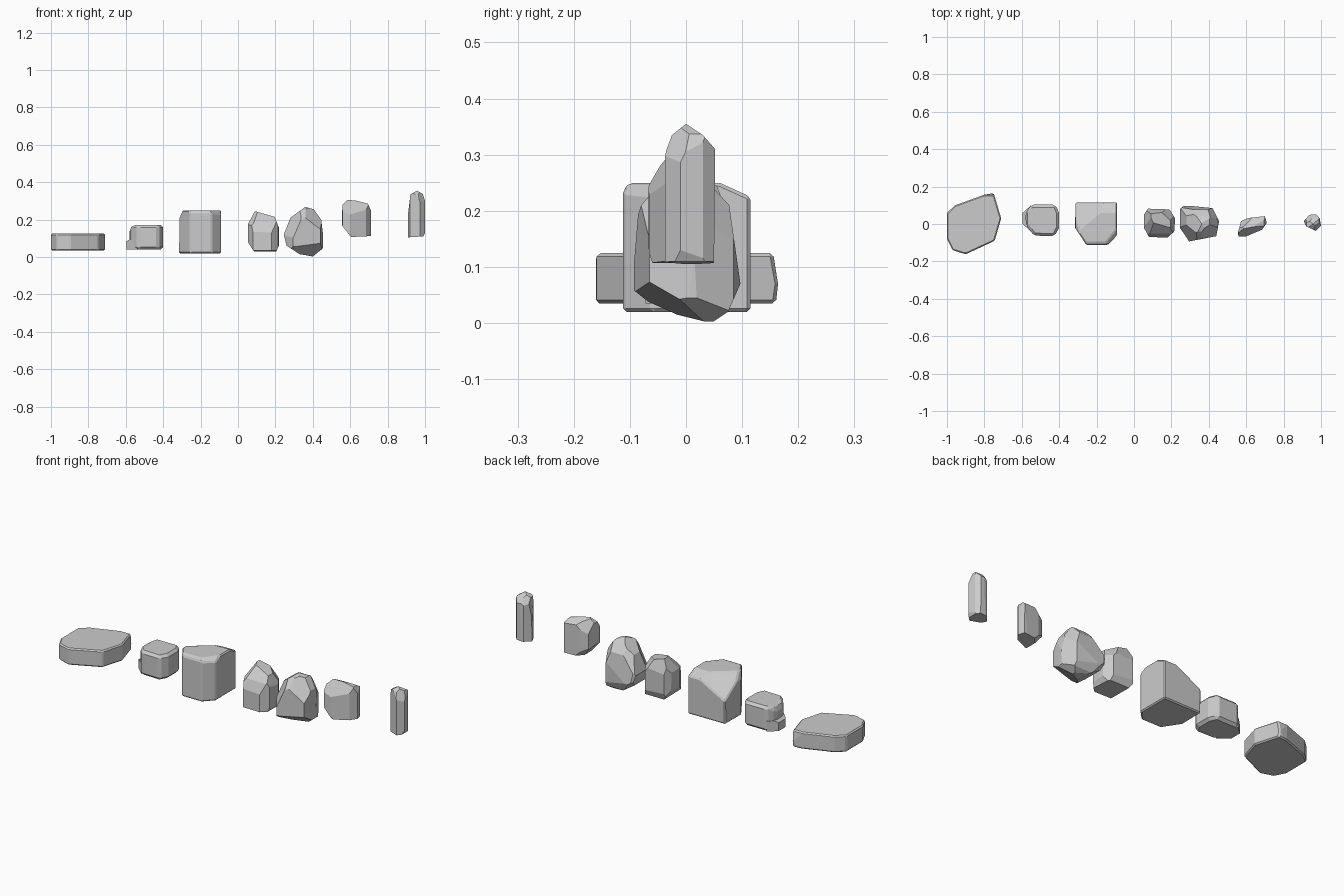
import bpy, bmesh
from mathutils import Vector


def rock(name, top, front, side, cuts=(), bevel=0.0):
    """Carve a block by its convex top (x,y), front (x,z) and side (y,z) outlines, then chip it."""
    bm = bmesh.new()
    xs, ys = [p[0] for p in top], [p[1] for p in top]
    zs = [p[1] for p in front]
    for x in (min(xs), max(xs)):
        for y in (min(ys), max(ys)):
            for z in (min(zs), max(zs)):
                bm.verts.new((x, y, z))
    bmesh.ops.convex_hull(bm, input=bm.verts)

    def chop(point, normal):
        geom = bm.verts[:] + bm.edges[:] + bm.faces[:]
        bmesh.ops.bisect_plane(bm, geom=geom, dist=1e-5, plane_co=point,
                               plane_no=normal, clear_outer=True)
        edges = [e for e in bm.edges if e.is_boundary]
        if edges:
            bmesh.ops.holes_fill(bm, edges=edges, sides=0)

    for outline, (a, b) in ((top, (0, 1)), (front, (0, 2)), (side, (1, 2))):
        mid = sum((Vector(p) for p in outline), Vector((0, 0))) / max(1, len(outline))
        for i, p in enumerate(outline):
            q = outline[(i + 1) % len(outline)]
            n2 = Vector((q[1] - p[1], p[0] - q[0])).normalized()
            if n2.dot(Vector(p) - mid) < 0:
                n2 = -n2
            co, no = Vector((0, 0, 0)), Vector((0, 0, 0))
            co[a], co[b], no[a], no[b] = p[0], p[1], n2[0], n2[1]
            chop(co, no)
    for point, normal in cuts:
        chop(Vector(point), Vector(normal).normalized())

    bmesh.ops.remove_doubles(bm, verts=bm.verts, dist=0.002)
    hull = bmesh.ops.convex_hull(bm, input=bm.verts)
    loose = [v for v in hull["geom_interior"] if isinstance(v, bmesh.types.BMVert) and v.is_valid]
    bmesh.ops.delete(bm, geom=loose, context='VERTS')
    bmesh.ops.dissolve_limit(bm, angle_limit=0.05, verts=bm.verts, edges=bm.edges)
    bmesh.ops.recalc_face_normals(bm, faces=bm.faces)
    mesh = bpy.data.meshes.new(name)
    bm.to_mesh(mesh)
    bm.free()
    ob = bpy.data.objects.new(name, mesh)
    bpy.context.collection.objects.link(ob)
    if bevel:
        mod = ob.modifiers.new("worn_edges", 'BEVEL')
        mod.width = bevel
        mod.segments = 1
        mod.limit_method = 'ANGLE'
        mod.angle_limit = 0.6
    return ob


def box(a0, a1, b0, b1):
    return [(a0, b0), (a1, b0), (a1, b1), (a0, b1)]


# wide flat slab
rock("flat_slab",
     [(-1, .06), (-.957, .10), (-.80, .157), (-.75, .165), (-.71, .03),
      (-.745, -.09), (-.90, -.162), (-.97, -.14), (-1, -.08)],
     box(-1, -.71, .035, .125),
     [(-.163, .035), (.16, .035), (.165, .07), (.155, .125), (-.158, .125), (-.165, .09)],
     bevel=.012)

# small cube-like stone with a low ledge on its left
rock("small_block",
     [(-.58, .06), (-.55, .103), (-.42, .103), (-.40, .06), (-.40, -.02),
      (-.425, -.065), (-.535, -.062), (-.578, -.005)],
     [(-.58, .04), (-.40, .04), (-.40, .172), (-.56, .172), (-.58, .15)],
     box(-.065, .105, .04, .172), bevel=.014)
rock("small_block_ledge",
     [(-.595, .06), (-.55, .10), (-.54, -.05), (-.595, .0)],
     [(-.595, .04), (-.54, .04), (-.54, .095), (-.58, .095), (-.595, .085)],
     box(-.05, .10, .04, .095))

# large boulder, its top falling away to the back left
rock("large_boulder",
     [(-.313, .115), (-.09, .115), (-.09, -.06), (-.14, -.112), (-.255, -.112), (-.315, -.02)],
     [(-.315, .02), (-.09, .02), (-.09, .25), (-.295, .25), (-.312, .21)],
     [(-.115, .02), (.115, .02), (.115, .225), (.06, .25), (-.10, .25), (-.115, .235)],
     cuts=[((-.21, .04, .25), (-.4, .5, .75)),
           ((-.12, -.06, .25), (.55, -.45, .8))],
     bevel=.006)

# rounded stone with a sloping front
rock("sloping_stone",
     [(.053, .05), (.075, .082), (.19, .078), (.22, .03), (.215, -.04),
      (.18, -.072), (.08, -.07), (.053, -.02)],
     [(.05, .17), (.09, .245), (.195, .215), (.218, .16), (.218, .06),
      (.205, .03), (.085, .03), (.055, .075)],
     [(-.072, .035), (.065, .03), (.083, .07), (.083, .17), (.055, .245),
      (.01, .245), (-.05, .185), (-.072, .13)],
     cuts=[((.19, .05, .19), (.6, .5, .5)), ((.07, -.02, .19), (-.6, -.4, .6))])

# many-sided chunk with a pointed underside
rock("faceted_chunk",
     [(.245, .08), (.27, .10), (.42, .085), (.455, .015), (.44, -.065),
      (.295, -.093), (.245, -.02)],
     [(.245, .12), (.28, .21), (.36, .268), (.405, .255), (.445, .20), (.455, .12),
      (.453, .045), (.40, .003), (.33, .015), (.26, .06)],
     [(-.095, .06), (-.045, .02), (.045, 0), (.075, .02), (.097, .07), (.077, .21),
      (.04, .25), (0, .27), (-.04, .255), (-.08, .21), (-.095, .165)],
     cuts=[((.30, -.05, .18), (-.7, -.55, .35)), ((.42, -.03, .21), (.5, -.6, .5)),
           ((.42, .06, .19), (.7, .6, .35)), ((.28, .06, .19), (-.5, .6, .5)),
           ((.28, .06, .04), (-.5, .5, -.6)), ((.38, -.06, .055), (.2, -.5, -.8))])

# thin upright flake
rock("upright_flake",
     [(.555, -.05), (.572, .015), (.61, .032), (.70, .042), (.71, .005),
      (.685, -.03), (.60, -.066), (.56, -.067)],
     [(.552, .20), (.56, .28), (.592, .312), (.695, .285), (.71, .25),
      (.71, .112), (.605, .107), (.558, .165)],
     [(-.074, .15), (-.06, .107), (.04, .107), (.042, .27), (.01, .29),
      (-.04, .312), (-.06, .305), (-.074, .27)],
     cuts=[((.63, -.04, .26), (.2, -.8, .45)), ((.60, .02, .26), (-.5, .7, .4)),
           ((.59, .02, .14), (-.5, .5, -.5))])

# slim standing pillar with a pointed tip
rock("slim_pillar",
     [(.908, .015), (.937, .048), (.972, .055), (.993, .03), (1, -.01),
      (.972, -.037), (.92, -.012)],
     [(.908, .105), (.99, .11), (1, .13), (1, .30), (.988, .337), (.958, .355),
      (.922, .335), (.91, .24)],
     [(-.04, .105), (.05, .105), (.052, .31), (.03, .335), (0, .355), (-.025, .335), (-.04, .295)],
     cuts=[((.985, -.02, .30), (.6, -.5, .3)), ((.93, .035, .31), (-.5, .6, .5))])
